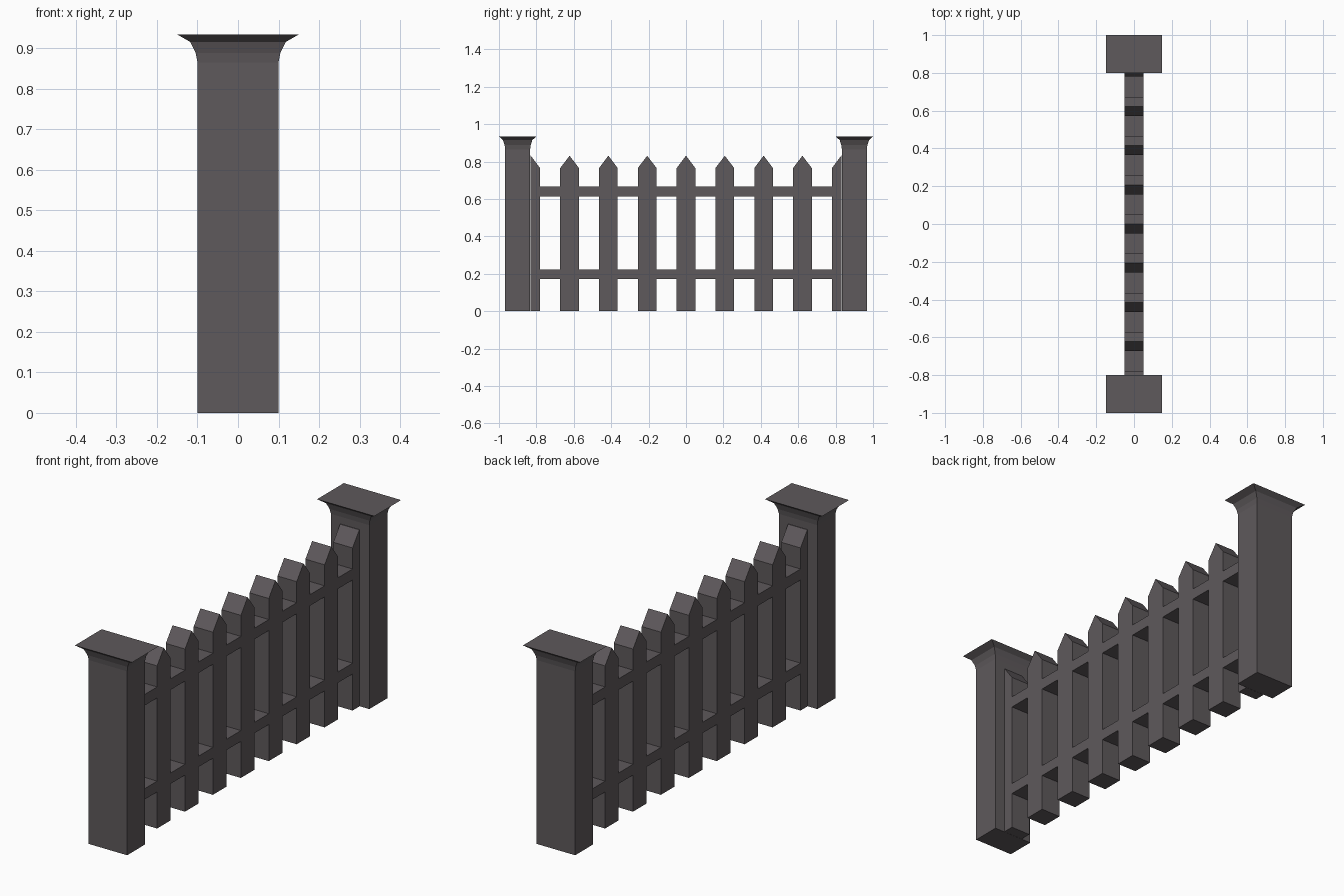
import bpy, bmesh

if "Cube" in bpy.data.objects:
    bpy.data.objects.remove(bpy.data.objects["Cube"])

mat = bpy.data.materials.new("dark grey paint")
mat.diffuse_color = (0.112, 0.100, 0.106, 1)
mat.use_nodes = True
mat.node_tree.nodes["Principled BSDF"].inputs["Base Color"].default_value = mat.diffuse_color

PITCH, HALF_W, HALF_T = 0.2075, 0.05, 0.05


def finish(bm, name):
    bmesh.ops.recalc_face_normals(bm, faces=bm.faces)
    me = bpy.data.meshes.new(name)
    bm.to_mesh(me)
    bm.free()
    me.materials.append(mat)
    ob = bpy.data.objects.new(name, me)
    bpy.context.collection.objects.link(ob)
    return ob


def slab(name, profile):
    """Extrude a (y, z) outline through the fence thickness."""
    bm = bmesh.new()
    f = bm.faces.new([bm.verts.new((-HALF_T, y, z)) for y, z in profile])
    ext = bmesh.ops.extrude_face_region(bm, geom=[f])
    bmesh.ops.translate(bm, vec=(2 * HALF_T, 0, 0),
                        verts=[v for v in ext["geom"] if isinstance(v, bmesh.types.BMVert)])
    return finish(bm, name)


def post(name, cy):
    """Square post with a flared cap, lofted from rectangular rings."""
    bm = bmesh.new()
    rings = []
    for hx, z in [(0.10, 0), (0.10, 0.865), (0.1045, 0.888), (0.1175, 0.915), (0.149, 0.933)]:
        hy = hx * 2 / 3
        rings.append([bm.verts.new((sx * hx, cy + sy * hy, z))
                      for sx, sy in ((-1, -1), (1, -1), (1, 1), (-1, 1))])
    for a, b in zip(rings, rings[1:]):
        for i in range(4):
            j = (i + 1) % 4
            bm.faces.new((a[i], a[j], b[j], b[i]))
    bm.faces.new(rings[0])
    bm.faces.new(rings[-1])
    return finish(bm, name)


# end posts
for label, s in (("front", -1), ("back", 1)):
    post(label + "_post", s * 0.9)
    # half picket standing against each post
    y = s * 4 * PITCH
    e = s * 0.8325
    i = y - s * HALF_W
    slab(label + "_end_picket", [(e, 0), (i, 0), (i, 0.765), (y, 0.831), (e, 0.831)])

# pointed pickets
for k in range(-3, 4):
    y = k * PITCH
    slab("picket", [(y - HALF_W, 0), (y + HALF_W, 0), (y + HALF_W, 0.765),
                    (y, 0.831), (y - HALF_W, 0.765)])

# rails, flush with the pickets, filling each gap
for z0, z1 in ((0.172, 0.223), (0.614, 0.666)):
    for k in range(-4, 4):
        a, b = k * PITCH + HALF_W, (k + 1) * PITCH - HALF_W
        slab("rail", [(a, z0), (b, z0), (b, z1), (a, z1)])
